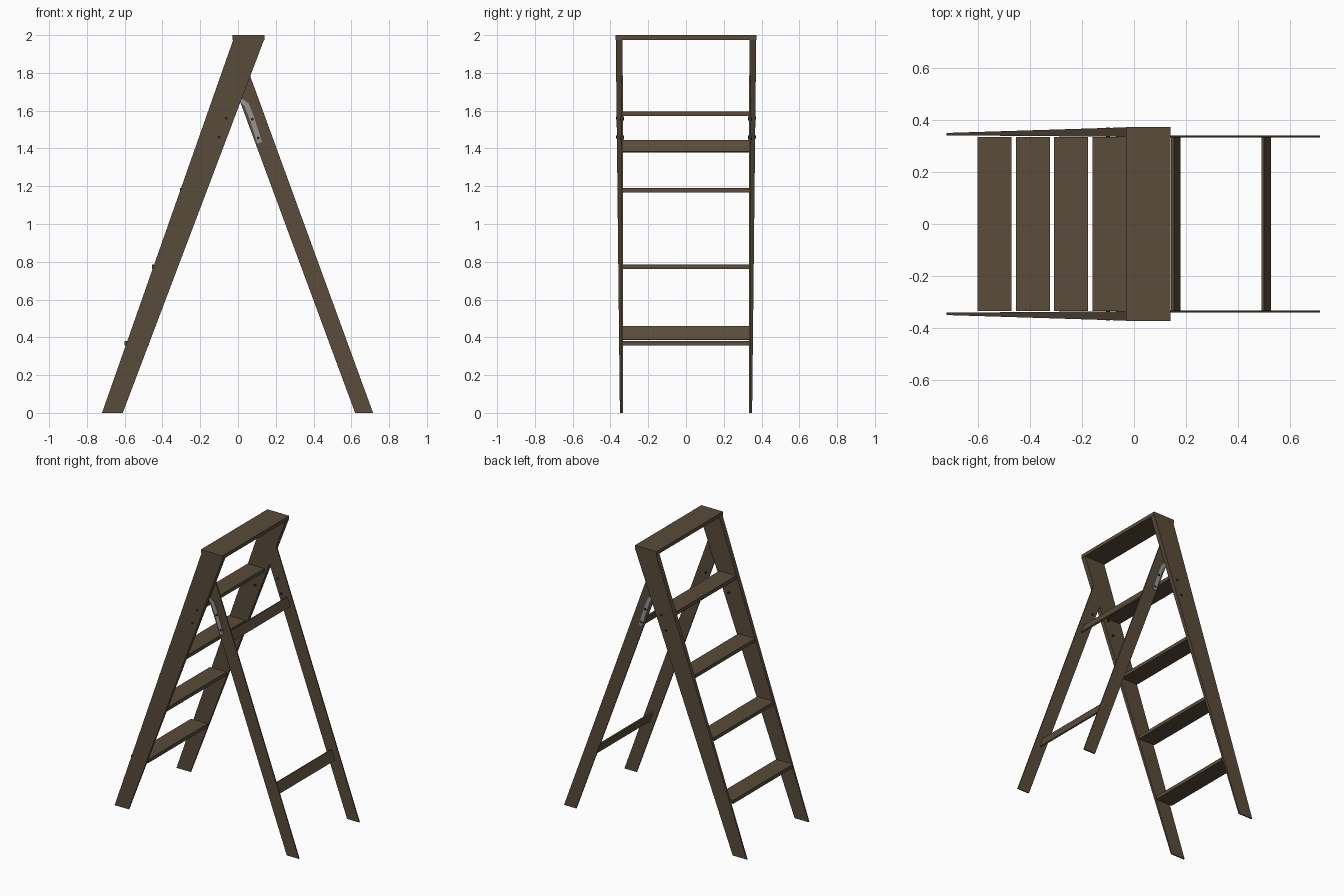
import bpy, bmesh, math
from mathutils import Vector

if "Cube" in bpy.data.objects:
    bpy.data.objects.remove(bpy.data.objects["Cube"])


def material(name, rgb):
    m = bpy.data.materials.new(name)
    m.diffuse_color = (*rgb, 1)
    m.use_nodes = True
    m.node_tree.nodes["Principled BSDF"].inputs["Base Color"].default_value = m.diffuse_color
    return m


wood = material("brown wood", (0.10, 0.072, 0.042))
steel = material("grey steel", (0.30, 0.30, 0.30))
dark = material("dark screw", (0.02, 0.018, 0.016))


def loft(name, inner, outer, mat):
    """Solid between two matching 3D outlines."""
    bm = bmesh.new()
    a = [bm.verts.new(p) for p in inner]
    b = [bm.verts.new(p) for p in outer]
    n = len(a)
    bm.faces.new(a)
    bm.faces.new(b[::-1])
    for i in range(n):
        j = (i + 1) % n
        bm.faces.new((a[j], a[i], b[i], b[j]))
    bmesh.ops.recalc_face_normals(bm, faces=bm.faces)
    me = bpy.data.meshes.new(name)
    bm.to_mesh(me)
    bm.free()
    me.materials.append(mat)
    ob = bpy.data.objects.new(name, me)
    bpy.context.collection.objects.link(ob)
    return ob


def side_plate(name, outline, y_in, y_out, mat, side):
    """Outline in x,z extruded along y; y_in and y_out are functions of z."""
    return loft(name, [(x, side * y_in(z), z) for x, z in outline],
                [(x, side * y_out(z), z) for x, z in outline], mat)


def cross_board(name, outline, half, mat):
    """Outline in x,z running across the ladder."""
    return loft(name, [(x, -half, z) for x, z in outline],
                [(x, half, z) for x, z in outline], mat)


def box_outline(x0, x1, z0, z1):
    return [(x0, z0), (x1, z0), (x1, z1), (x0, z1)]


def tilted_outline(cx, cz, d, length, thick):
    """Rectangle whose long side follows direction d."""
    d = Vector(d).normalized()
    n = Vector((-d.y, d.x))
    c = Vector((cx, cz))
    return [tuple(c + d * length / 2 * s + n * thick / 2 * t)
            for s, t in ((-1, -1), (1, -1), (1, 1), (-1, 1))]


def screw(name, x, z, y, length, side, r=0.008):
    ring = [(x + r * math.cos(i * math.pi / 4), z + r * math.sin(i * math.pi / 4)) for i in range(8)]
    side_plate(name, ring, lambda _: y, lambda _: y + length, dark, side)


# top board
cross_board("top_board", box_outline(-0.03, 0.14, 1.975, 2.0), 0.372, wood)

# four steps
for i in range(4):
    z = 0.381 + 0.405 * i
    x = -0.602 + 0.1475 * i
    cross_board(f"step_{i + 1}", box_outline(x, x + 0.131, z - 0.025, z), 0.334, wood)

# cross bars between the back legs
cross_board("lower_back_bar", tilted_outline(0.508, 0.423, (-0.365, 1), 0.076, 0.01), 0.334, wood)
cross_board("upper_back_bar", tilted_outline(0.160, 1.412, (-0.40, 1), 0.066, 0.012), 0.334, wood)

# strap path: up the rail, round the elbow, down the back leg
path = [Vector(p) for p in ((-0.10, 1.44), (-0.055, 1.56), (-0.015, 1.635), (0.015, 1.655),
                            (0.045, 1.632), (0.072, 1.565), (0.115, 1.43))]


def strip(points, w):
    left, right = [], []
    for i, p in enumerate(points):
        d = (points[min(i + 1, len(points) - 1)] - points[max(i - 1, 0)]).normalized()
        n = Vector((-d.y, d.x)) * w / 2
        left.append(tuple(p + n))
        right.append(tuple(p - n))
    return left + right[::-1]


for side, tag in ((-1, "front"), (1, "back")):
    # step rail, thicker towards the top
    side_plate(f"step_rail_{tag}", [(-0.72, 0), (-0.61, 0), (0.138, 1.976), (-0.025, 1.976)],
               lambda z: 0.341 - 0.003 * z, lambda z: 0.350 + 0.011 * z, wood, side)
    # back leg, cut along the rail edge
    side_plate(f"back_leg_{tag}", [(0.62, 0), (0.715, 0), (0.064, 1.785), (0.012, 1.645)],
               lambda z: 0.333, lambda z: 0.341, wood, side)
    # hinge strap and screws
    side_plate(f"hinge_strap_{tag}", strip(path, 0.026),
               lambda z: 0.339, lambda z: 0.345, steel, side)
    for k, (x, z) in enumerate(((-0.062, 1.56), (-0.10, 1.46))):
        screw(f"rail_screw_{tag}_{k + 1}", x, z, 0.327, 0.044, side)
    for k, (x, z) in enumerate(((0.076, 1.555), (0.107, 1.455))):
        screw(f"leg_screw_{tag}_{k + 1}", x, z, 0.327, 0.022, side)
